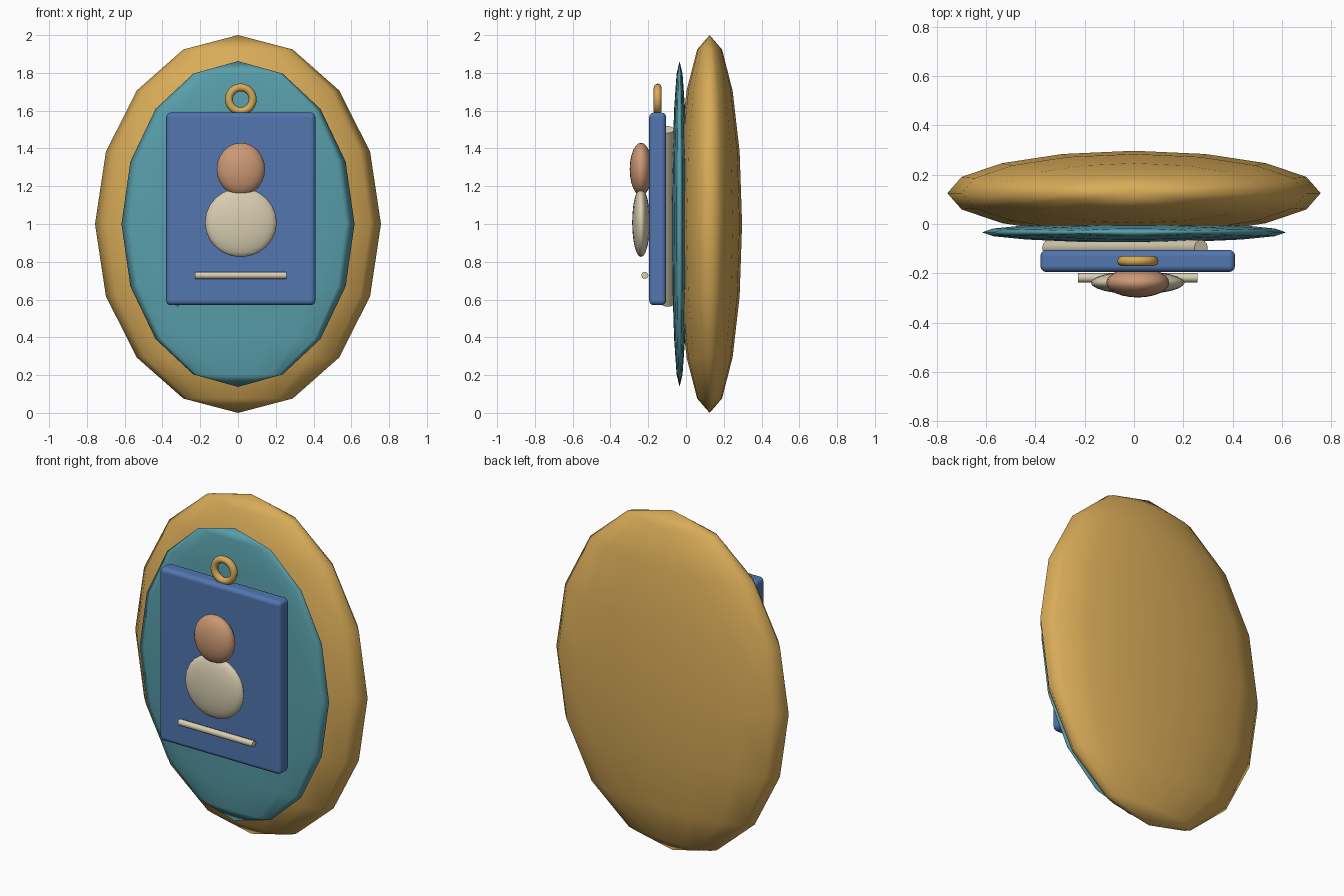
import bpy
import math
from mathutils import Vector

if "Cube" in bpy.data.objects:
    bpy.data.objects.remove(bpy.data.objects["Cube"])


def material(name, rgb):
    """Flat colour given as 0-255 sRGB, stored as linear."""
    m = bpy.data.materials.new(name)
    lin = [((c / 255 + 0.055) / 1.055) ** 2.4 for c in rgb]
    m.diffuse_color = (*lin, 1.0)
    m.use_nodes = True
    m.node_tree.nodes["Principled BSDF"].inputs["Base Color"].default_value = m.diffuse_color
    return m


GOLD = material("gold", (216, 171, 88))
TEAL = material("teal", (88, 158, 170))
BLUE = material("blue", (82, 118, 176))
SKIN = material("tan", (204, 153, 117))
CREAM = material("cream", (216, 206, 177))


def finish(name, mat, angle=None):
    ob = bpy.context.object
    ob.name = ob.data.name = name
    ob.data.materials.append(mat)
    if angle is None:
        bpy.ops.object.shade_smooth()
    else:
        bpy.ops.object.shade_smooth_by_angle(angle=math.radians(angle))
    return ob


def ellipsoid(name, mat, centre, radii, segments, rings):
    bpy.ops.mesh.primitive_uv_sphere_add(segments=segments, ring_count=rings,
                                         radius=1, location=centre)
    bpy.context.object.scale = radii
    bpy.ops.object.transform_apply(location=False, rotation=False, scale=True)
    return finish(name, mat)


def rod(name, mat, start, end, radius, sides):
    a, b = Vector(start), Vector(end)
    bpy.ops.mesh.primitive_cylinder_add(vertices=sides, radius=radius,
                                        depth=(b - a).length, location=(a + b) / 2)
    bpy.context.object.rotation_euler = (b - a).to_track_quat('Z', 'Y').to_euler()
    return finish(name, mat, 50)


# Layered backing discs, low segment count
ellipsoid("backing_disc", GOLD, (0, 0.125, 1.0), (0.757, 0.172, 1.0), 16, 8)
ellipsoid("inner_disc", TEAL, (0, -0.034, 1.0), (0.617, 0.041, 0.862), 16, 8)

# Diagonal strut behind the card
rod("rear_strut", CREAM, (-0.345, -0.097, 0.58), (0.272, -0.097, 1.50), 0.033, 12)

# Card with rounded edges
bpy.ops.mesh.primitive_cube_add(size=1, location=(0.015, -0.150, 1.08))
bpy.context.object.scale = (0.79, 0.09, 1.02)
bpy.ops.object.transform_apply(location=False, rotation=False, scale=True)
card = finish("card", BLUE, 40)
bevel = card.modifiers.new("rounded_edges", 'BEVEL')
bevel.width = 0.025
bevel.segments = 3
bevel.harden_normals = True

# Hanging ring
bpy.ops.mesh.primitive_torus_add(major_radius=0.063, minor_radius=0.021,
                                 major_segments=24, minor_segments=8,
                                 location=(0.015, -0.150, 1.66),
                                 rotation=(math.pi / 2, 0, 0))
finish("hanging_ring", GOLD)

# Portrait figure and caption bar
ellipsoid("portrait_head", SKIN, (0.015, -0.238, 1.29), (0.128, 0.060, 0.140), 24, 12)
ellipsoid("portrait_body", CREAM, (0.015, -0.238, 1.008), (0.190, 0.047, 0.183), 24, 12)
rod("caption_bar", CREAM, (-0.227, -0.218, 0.728), (0.257, -0.218, 0.728), 0.019, 8)
